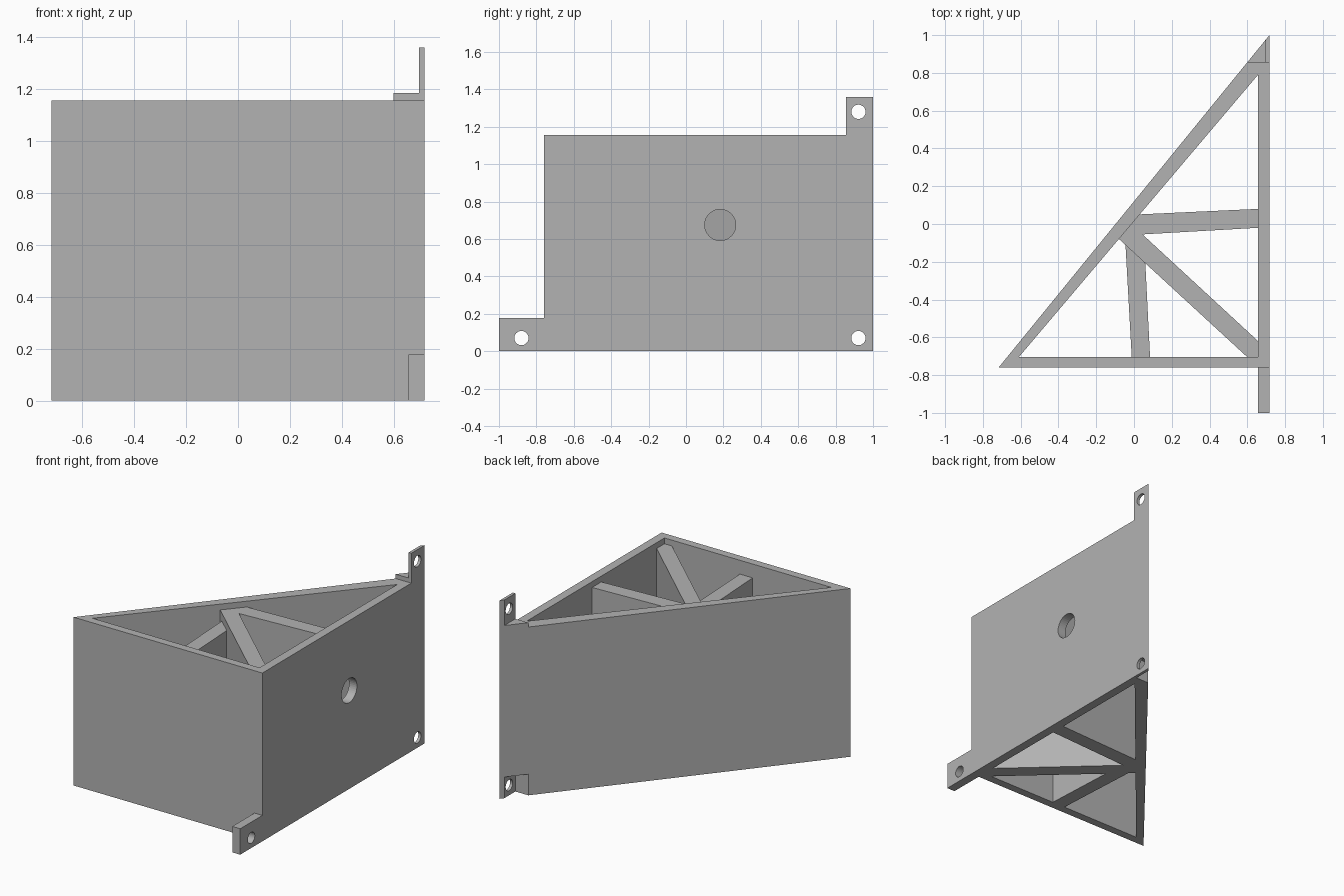
import bpy
import bmesh
from math import pi
from mathutils import Matrix

cube = bpy.data.objects.get("Cube")
if cube:
    bpy.data.objects.remove(cube, do_unlink=True)

grey = bpy.data.materials.new("light grey")
grey.use_nodes = True
color = (0.45, 0.45, 0.45, 1)
grey.diffuse_color = color
grey.node_tree.nodes["Principled BSDF"].inputs["Base Color"].default_value = color


def finish(name, bm):
    bmesh.ops.recalc_face_normals(bm, faces=bm.faces)
    mesh = bpy.data.meshes.new(name)
    bm.to_mesh(mesh)
    bm.free()
    mesh.materials.append(grey)
    ob = bpy.data.objects.new(name, mesh)
    bpy.context.collection.objects.link(ob)
    return ob


def prism(name, outline, low, high):
    """Extrude a plan outline between two heights."""
    bm = bmesh.new()
    face = bm.faces.new([bm.verts.new((x, y, low)) for x, y in outline])
    top = bmesh.ops.extrude_face_region(bm, geom=[face])["geom"]
    verts = [v for v in top if isinstance(v, bmesh.types.BMVert)]
    bmesh.ops.translate(bm, verts=verts, vec=(0, 0, high - low))
    return finish(name, bm)


def box(name, x0, x1, y0, y1, z0, z1):
    return prism(name, [(x0, y0), (x1, y0), (x1, y1), (x0, y1)], z0, z1)


def drill(name, y, z, radius):
    bm = bmesh.new()
    place = Matrix.Translation((SIDE, y, z)) @ Matrix.Rotation(pi / 2, 4, "Y")
    bmesh.ops.create_cone(bm, cap_ends=True, segments=40, radius1=radius,
                          radius2=radius, depth=0.2, matrix=place)
    return finish(name, bm)


def combine(ob, tool, operation):
    """Apply a boolean and remove the tool object."""
    mod = ob.modifiers.new("boolean", "BOOLEAN")
    mod.operation = operation
    mod.solver = "EXACT"
    mod.object = tool
    tool.hide_render = True
    bpy.context.view_layer.objects.active = ob
    bpy.ops.object.modifier_apply(modifier=mod.name)
    bpy.data.objects.remove(tool, do_unlink=True)


SIDE, INNER, FRONT, TOP = 0.717, 0.657, -0.76, 1.155
TAB_Y, TAB_X = 0.855, 0.697


def slope_x(y):
    """Outer x of the slanted wall at a given y."""
    return SIDE - (1 - y) * 2 * SIDE / (1 - FRONT)


# Triangular shell, open above and below
shell = prism("triangular_shell", [(-SIDE, FRONT), (SIDE, FRONT), (SIDE, 1)], 0, TOP)
combine(shell, prism("cavity", [(-0.61, -0.705), (INNER, -0.705), (INNER, 0.79)],
                     -0.1, TOP + 0.1), "DIFFERENCE")

# Rear corner: relief behind the lower hole, raised pad and upper tab
combine(shell, box("relief", 0.4, TAB_X, TAB_Y, 1.2, -0.1, 0.145), "DIFFERENCE")
corner = [(slope_x(TAB_Y), TAB_Y), (SIDE, TAB_Y), (SIDE, 1)]
combine(shell, prism("rear_pad", corner, TOP, 1.185), "UNION")
tab_end = 1 - (SIDE - TAB_X) * (1 - FRONT) / (2 * SIDE)
tab = [(TAB_X, TAB_Y), (SIDE, TAB_Y), (SIDE, 1), (TAB_X, tab_end)]
combine(shell, prism("upper_tab", tab, 1.185, 1.36), "UNION")

# Front lower tab
combine(shell, box("lower_tab", INNER, SIDE, -1, FRONT, 0, 0.178), "UNION")

# Screw holes and the larger side hole
for y, z, radius in [(-0.88, 0.07, 0.038), (0.922, 0.07, 0.038),
                     (0.922, 1.28, 0.038), (0.183, 0.675, 0.083)]:
    combine(shell, drill("hole", y, z, radius), "DIFFERENCE")

# Inner ribs: a forked pair from the slanted wall, and a lower front rib
prism("forked_ribs", [(-0.08, -0.079), (0.6, -0.705), (INNER, -0.705),
                      (INNER, -0.62), (0.045, -0.055), (INNER, -0.02),
                      (INNER, 0.08), (0.03, 0.051)], 0, 1.115)
prism("front_rib", [(-0.045, -0.111), (0.06, -0.208), (0.085, -0.705),
                    (-0.012, -0.705)], 0, 1.06)
